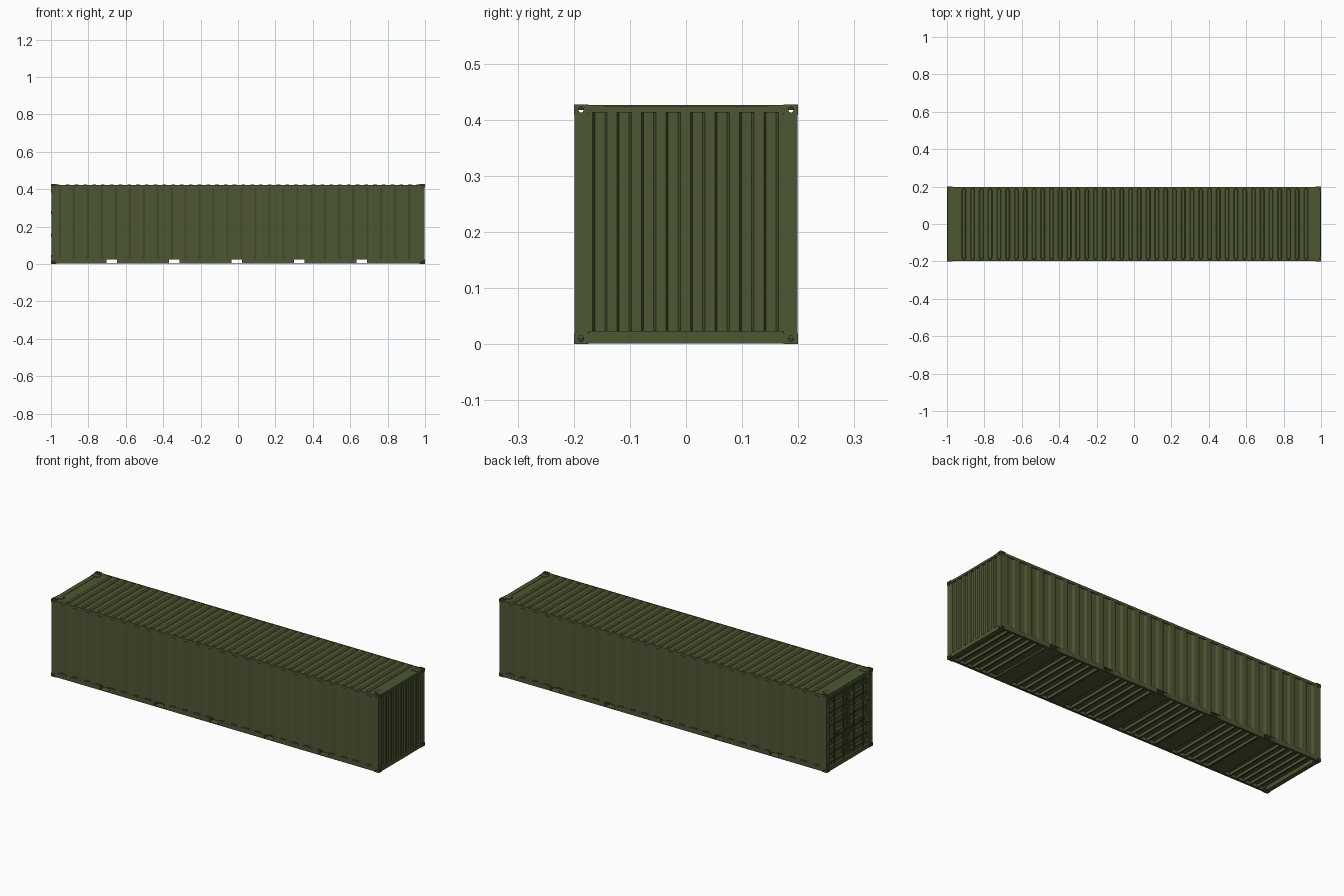
import bpy, bmesh, math
from mathutils import Matrix, Vector

if "Cube" in bpy.data.objects:
    bpy.data.objects.remove(bpy.data.objects["Cube"])

paint = bpy.data.materials.new("olive_paint")
paint.diffuse_color = (0.075, 0.095, 0.033, 1)
paint.use_nodes = True
paint.node_tree.nodes["Principled BSDF"].inputs["Base Color"].default_value = paint.diffuse_color
MID = 0.2137  # half height of the container


def finish(name, bm, mirror=(False, False, False), origin=(0, 0, 0)):
    bmesh.ops.recalc_face_normals(bm, faces=bm.faces)
    me = bpy.data.meshes.new(name)
    bm.to_mesh(me)
    bm.free()
    me.materials.append(paint)
    ob = bpy.data.objects.new(name, me)
    ob.location = origin
    bpy.context.collection.objects.link(ob)
    if any(mirror):
        add_mirror(ob, mirror)
    return ob


def add_mirror(ob, axes):
    m = ob.modifiers.new("mirror", 'MIRROR')
    m.use_axis = axes
    m.use_mirror_merge = False


def boxes(name, specs, mirror=(False, False, False), origin=(0, 0, 0)):
    bm = bmesh.new()
    for x0, x1, y0, y1, z0, z1 in specs:
        mat = Matrix.Translation(((x0 + x1) / 2, (y0 + y1) / 2, (z0 + z1) / 2)) @ \
            Matrix.Diagonal((x1 - x0, y1 - y0, z1 - z0, 1))
        bmesh.ops.create_cube(bm, size=1, matrix=mat)
    return finish(name, bm, mirror, origin)


def corrugation(start, end, count, slope, depth):
    """Trapezoid wave as (position, inset) points."""
    p = (end - start) / count
    flat = p / 2 - slope
    pts = [(start, 0)]
    for i in range(count):
        s = start + i * p
        pts += [(s + flat / 2, 0), (s + flat / 2 + slope, depth),
                (s + flat * 1.5 + slope, depth), (s + flat * 1.5 + 2 * slope, 0)]
    return pts + [(end, 0)]


def sheet(name, profile, low, high, place, mirror=(False, False, False)):
    """Extrude a profile between two levels; place maps (pos, inset, level) to 3D."""
    bm = bmesh.new()
    a = [bm.verts.new(place(u, d, low)) for u, d in profile]
    b = [bm.verts.new(place(u, d, high)) for u, d in profile]
    for i in range(len(a) - 1):
        bm.faces.new((a[i], a[i + 1], b[i + 1], b[i]))
    return finish(name, bm, mirror)


Y, XY = (False, True, False), (True, True, False)

# corner castings with hollow lock holes on three faces
casting = boxes("corner_casting", [(0.971, 1, 0.1735, 0.2, 0.1945, MID)], origin=(0, 0, MID))
holes = [("x", (0.985, 0.187, 0.2038), (0.0045, 0.005), 0.05, Matrix.Rotation(math.pi / 2, 4, 'Y')),
         ("y", (0.985, 0.1965, 0.2038), (0.0075, 0.005), 0.025, Matrix.Rotation(math.pi / 2, 4, 'X')),
         ("z", (0.985, 0.187, 0.2135), (0.0085, 0.005), 0.02, Matrix.Identity(4))]
for axis, pos, (ra, rb), length, rot in holes:
    bm = bmesh.new()
    bmesh.ops.create_cone(bm, cap_ends=True, segments=16, radius1=1, radius2=1, depth=length)
    dims = (rb, ra, 1) if axis == "x" else (ra, rb, 1)
    bmesh.ops.transform(bm, matrix=rot @ Matrix.Diagonal((*dims, 1)), verts=bm.verts)
    cutter = finish("hole_cutter_" + axis, bm, origin=Vector(pos) + Vector((0, 0, MID)))
    cutter.hide_render = True
    cutter.hide_viewport = True
    cut = casting.modifiers.new("hole_" + axis, 'BOOLEAN')
    cut.operation = 'DIFFERENCE'
    cut.solver = 'EXACT'
    cut.object = cutter
add_mirror(casting, (True, True, True))

# corner posts and top side rails
boxes("corner_posts", [(0.970, 0.998, 0.1745, 0.199, 0.019, 0.4085)], XY)
boxes("top_side_rails", [(-0.971, 0.971, 0.194, 0.199, 0.409, 0.4235)], Y)
# top corner plates
boxes("corner_plates", [(0.955, 0.998, 0.145, 0.1735, 0.4225, 0.4262)], XY)

# end headers and sills
boxes("end_wall_header", [(0.973, 0.998, -0.1735, 0.1735, 0.413, 0.4245)])
boxes("end_wall_sill", [(0.975, 0.999, -0.1735, 0.1735, 0.001, 0.023)])
boxes("door_header", [(-0.998, -0.973, -0.1735, 0.1735, 0.406, 0.4245)])
boxes("door_sill", [(-0.999, -0.975, -0.1735, 0.1735, 0.001, 0.023)])

# corrugated side walls and closed end wall
sheet("side_walls", corrugation(-0.971, 0.971, 26, 0.012, 0.006), 0.025, 0.412,
      lambda u, d, v: (u, 0.1985 - d, v), Y)
sheet("end_wall", [(-0.18, 0)] + corrugation(-0.1755, 0.1735, 8, 0.004, 0.0075) + [(0.18, 0)],
      0.02, 0.415, lambda u, d, v: (0.996 - d, u, v))

# roof panel with pill-shaped raised ribs
bm = bmesh.new()
bmesh.ops.create_grid(bm, x_segments=1, y_segments=1, size=1,
                      matrix=Matrix.Translation((0, 0, 0.4225)) @ Matrix.Diagonal((0.985, 0.198, 1, 1)))


def pill(cx, r, half, z):
    pts = []
    for side in (1, -1):
        for k in range(7):
            a = math.pi * k / 6
            pts.append((cx + side * r * math.cos(a), side * (half - r + r * math.sin(a)), z))
    return [bm.verts.new(p) for p in pts]


for i in range(40):
    cx = -0.91 + i * 1.83 / 39
    lower, upper = pill(cx, 0.0115, 0.191, 0.4225), pill(cx, 0.0075, 0.187, 0.4257)
    bm.faces.new(upper)
    for k in range(14):
        n = (k + 1) % 14
        bm.faces.new((lower[k], lower[n], upper[n], upper[k]))
finish("roof", bm)

# bottom side rails, interrupted by the fork pockets
pockets = [-0.0075 + 0.334 * i for i in range(-2, 3)]
HALF = 0.028
edges = [-0.971] + [e for p in pockets for e in (p - HALF, p + HALF)] + [0.971]
rail = [(a, b, 0.1965, 0.199, 0.002, 0.027) for a, b in zip(edges[::2], edges[1::2])]
for p in pockets:
    rail.append((p - HALF, p + HALF, 0.1965, 0.199, 0.024, 0.027))
    rail.append((p - HALF, p + HALF, 0.1965, 0.199, 0.002, 0.0055))
rail.append((-0.971, 0.971, 0.187, 0.199, 0.002, 0.004))
boxes("bottom_side_rails", rail, Y)

# fork pocket tunnels
tunnels = []
for p in pockets:
    tunnels.append((p - 0.045, p + 0.045, -0.1965, 0.1965, 0.003, 0.005))
    tunnels += [(p + s * 0.029 - 0.001, p + s * 0.029 + 0.001, -0.1965, 0.1965, 0.005, 0.026) for s in (-1, 1)]
boxes("fork_pockets", tunnels)

# floor and channel cross members between the pockets
boxes("floor", [(-0.985, 0.985, -0.1965, 0.1965, 0.026, 0.030)])
members = []
stops = [-0.98] + pockets + [0.98]
for a, b in zip(stops, stops[1:]):
    for k in range(1, 7):
        x = a + (b - a) * k / 7
        if min(abs(x - p) for p in pockets) > 0.046:
            members.append((x, x + 0.0015, -0.1965, 0.1965, 0.005, 0.026))
            members.append((x, x + 0.008, -0.1965, 0.1965, 0.004, 0.0055))
boxes("cross_members", members)

# door leaves: framed panels with horizontal recesses
sheet("door_panels", corrugation(0.027, 0.402, 5, 0.008, 0.006), 0.003, 0.172,
      lambda u, d, v: (-0.986 + d, v, u), Y)
boxes("door_frames", [(-0.988, -0.982, 0.002, 0.012, 0.024, 0.405),
                      (-0.988, -0.982, 0.163, 0.174, 0.024, 0.405),
                      (-0.988, -0.982, 0.012, 0.163, 0.024, 0.036),
                      (-0.988, -0.982, 0.012, 0.163, 0.393, 0.405)], Y)

# locking rods
bm = bmesh.new()
for y in (0.045, 0.125):
    bmesh.ops.create_cone(bm, cap_ends=True, segments=12, radius1=0.0028, radius2=0.0028, depth=0.402,
                          matrix=Matrix.Translation((-0.993, y, MID)))
rods = finish("lock_rods", bm, Y)

# rod brackets, cam keepers, handles and hinges
fittings = []
for y in (0.045, 0.125):
    fittings += [(-0.997, -0.986, y - 0.008, y + 0.008, z - 0.004, z + 0.004) for z in (0.06, 0.14, 0.29, 0.37)]
    fittings += [(-0.9985, -0.986, y - 0.010, y + 0.010, z - 0.005, z + 0.005) for z in (0.016, 0.411)]
    fittings.append((-0.9975, -0.994, y - 0.038, y + 0.004, 0.178, 0.183))
    fittings.append((-0.9965, -0.986, y - 0.036, y - 0.024, 0.174, 0.188))
boxes("door_fittings", fittings, Y)
boxes("door_hinges", [(-1.0, -0.986, 0.160, 0.186, z - 0.008, z + 0.008)
                      for z in (0.04, 0.155, 0.275, 0.39)], Y)
